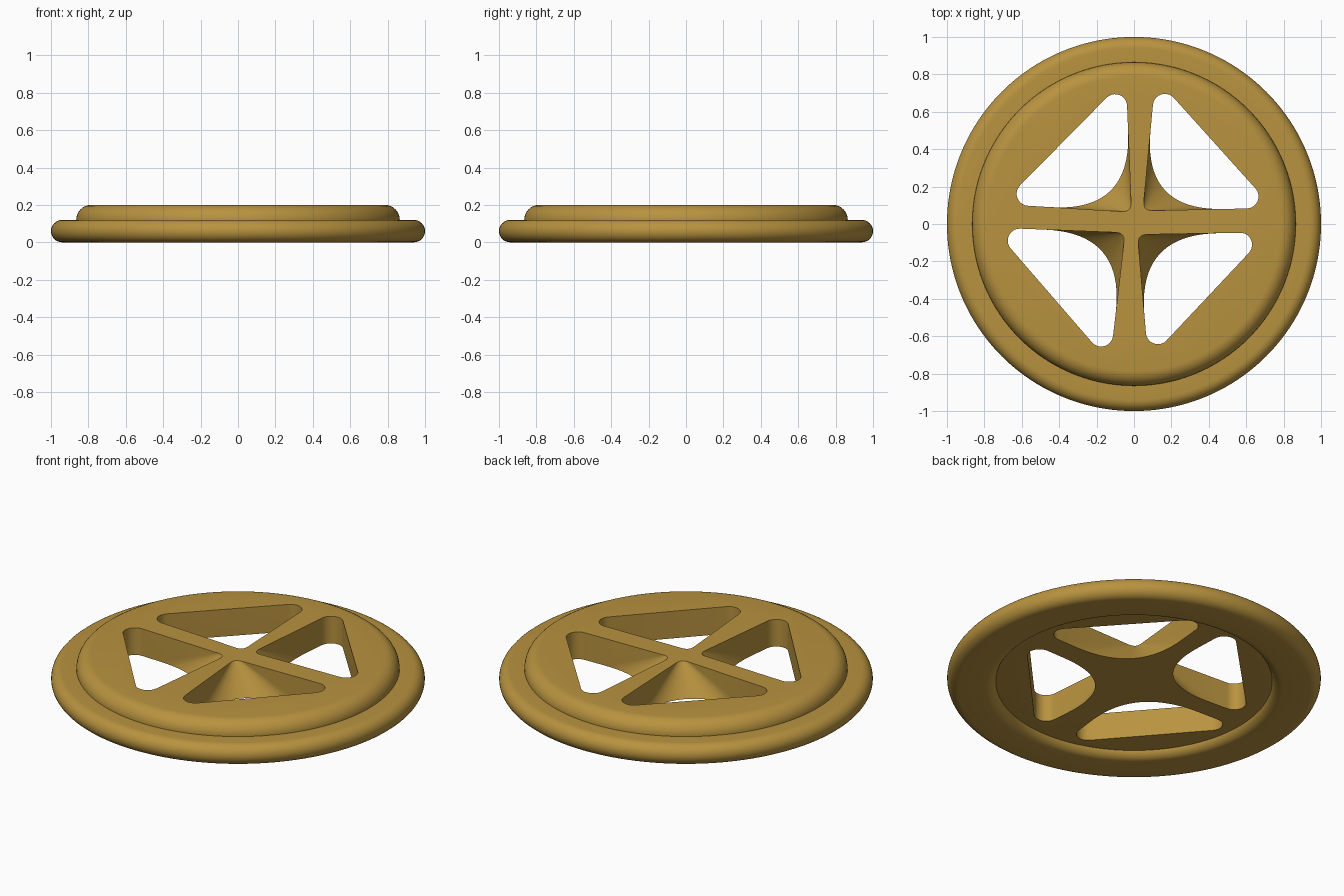
import bpy, bmesh, math
from mathutils import Vector

if "Cube" in bpy.data.objects:
    bpy.data.objects.remove(bpy.data.objects["Cube"])

gold = bpy.data.materials.new("gold")
gold.diffuse_color = (0.48, 0.29, 0.05, 1)
gold.use_nodes = True
gold.node_tree.nodes["Principled BSDF"].inputs["Base Color"].default_value = gold.diffuse_color


def make_object(name, bm):
    bmesh.ops.recalc_face_normals(bm, faces=bm.faces)
    mesh = bpy.data.meshes.new(name)
    bm.to_mesh(mesh)
    bm.free()
    mesh.materials.append(gold)
    obj = bpy.data.objects.new(name, mesh)
    bpy.context.collection.objects.link(obj)
    return obj


def skin(bm, loops, closed):
    """Bridge matching rings; either close the stack or cap both ends."""
    rings = [[bm.verts.new(p) for p in loop] for loop in loops]
    n = len(rings[0])
    for i in range(len(rings) if closed else len(rings) - 1):
        a, b = rings[i], rings[(i + 1) % len(rings)]
        for j in range(n):
            k = (j + 1) % n
            bm.faces.new((a[j], a[k], b[k], b[j]))
    if not closed:
        bm.faces.new(rings[0])
        bm.faces.new(rings[-1])


def lathe(name, profile, closed, steps=160):
    bm = bmesh.new()
    turns = [2 * math.pi * i / steps for i in range(steps)]
    skin(bm, [[(r * math.cos(t), r * math.sin(t), z) for t in turns] for r, z in profile], closed)
    return make_object(name, bm)


def half_round(r, z, radius, start, n=16):
    return [(r + radius * math.cos(start + math.pi * i / n),
             z + radius * math.sin(start + math.pi * i / n)) for i in range(n + 1)]


def round_corner(prev, corner, nxt, radius, n=10):
    """Circular fillet of a polygon corner."""
    u, v = (prev - corner).normalized(), (nxt - corner).normalized()
    half = u.angle(v) / 2
    p, q = corner + u * radius / math.tan(half), corner + v * radius / math.tan(half)
    c = corner + (u + v).normalized() * radius / math.sin(half)
    mid = ((p + q) / 2 - c).normalized()
    side = (q - p).normalized()
    sweep = math.pi / 2 - half
    return [c + radius * (mid * math.cos(a) + side * math.sin(a))
            for a in (sweep * (2 * i / n - 1) for i in range(n + 1))]


def soft_corner(prev, corner, nxt, d, n=20):
    """Parabolic fillet starting d away from the corner."""
    p = corner + (prev - corner).normalized() * d
    q = corner + (nxt - corner).normalized() * d
    return [p * (1 - t) ** 2 + corner * 2 * t * (1 - t) + q * t * t
            for t in (i / n for i in range(n + 1))]


# Outer ring with fully rounded edges
rim = lathe("rim", half_round(0.94, 0.06, 0.06, -math.pi / 2)
            + half_round(0.796, 0.06, 0.06, math.pi / 2), True)

# Raised centre plate with a rounded edge
plate = lathe("spoked_plate", half_round(0.785, 0.12, 0.08, -math.pi / 2), False)

# Triangular openings: hub corner is tight on top and widens downwards
openings = [
    ((-.043, .780), (-.708, .106), (-.014, .064)),
    ((.115, .783), (.743, .086), (.048, .071)),
    ((-.129, -.743), (-.756, -.019), (-.048, -.047)),
    ((.076, -.727), (.718, -.044), (.019, -.057)),
]
for corners in openings:
    a, b, c = (Vector(p) for p in corners)
    loops = []
    for z in (0.03, 0.21):
        d = 0.05 + (0.2 - z) / 0.16 * 0.38
        outline = (round_corner(c, a, b, 0.064) + round_corner(a, b, c, 0.064)
                   + soft_corner(b, c, a, d))
        loops.append([(p.x, p.y, z) for p in outline])
    bm = bmesh.new()
    skin(bm, loops, False)
    cutter = make_object("opening_cutter", bm)
    cutter.hide_render = True
    mod = plate.modifiers.new("opening", 'BOOLEAN')
    mod.operation = 'DIFFERENCE'
    mod.solver = 'EXACT'
    mod.object = cutter
    bpy.context.view_layer.objects.active = plate
    bpy.ops.object.modifier_apply(modifier=mod.name)
    bpy.data.objects.remove(cutter)

# Smooth shading with sharp opening edges
for obj in (rim, plate):
    bpy.ops.object.select_all(action='DESELECT')
    obj.select_set(True)
    bpy.context.view_layer.objects.active = obj
    bpy.ops.object.shade_smooth_by_angle(angle=math.radians(30))
